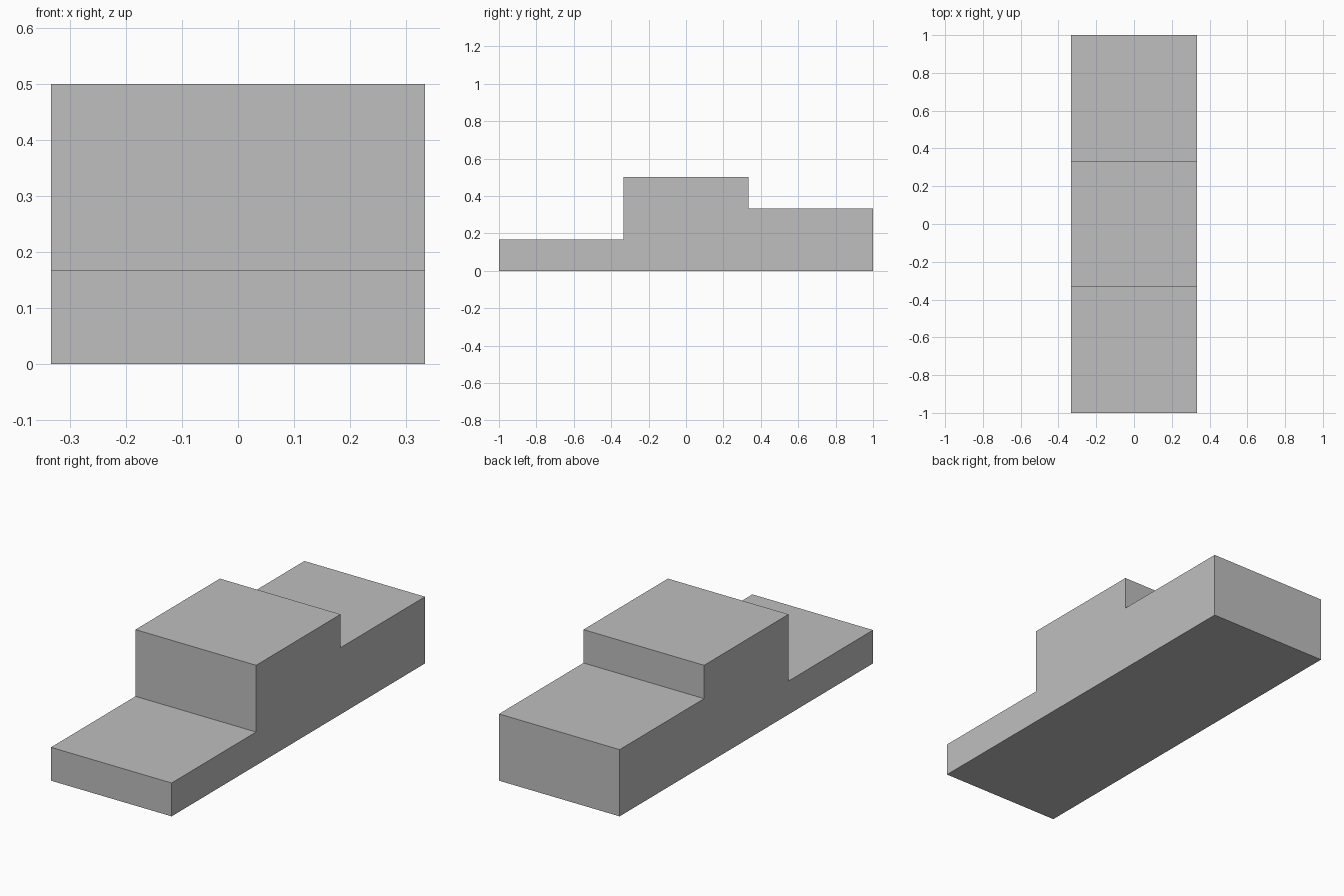
import bpy
import bmesh

if "Cube" in bpy.data.objects:
    bpy.data.objects.remove(bpy.data.objects["Cube"])

HALF_WIDTH = 1 / 3
# Stepped side outline as (y, z)
PROFILE = [(-1, 0), (1, 0), (1, 1 / 3), (1 / 3, 1 / 3), (1 / 3, 0.5),
           (-1 / 3, 0.5), (-1 / 3, 1 / 6), (-1, 1 / 6)]

grey = bpy.data.materials.new("light_grey")
grey.diffuse_color = (0.52, 0.52, 0.52, 1)
grey.use_nodes = True
grey.node_tree.nodes["Principled BSDF"].inputs["Base Color"].default_value = grey.diffuse_color

# Podium: the outline extruded across the width
bm = bmesh.new()
side = bm.faces.new([bm.verts.new((-HALF_WIDTH, y, z)) for y, z in PROFILE])
result = bmesh.ops.extrude_face_region(bm, geom=[side], use_keep_orig=True)
moved = [g for g in result["geom"] if isinstance(g, bmesh.types.BMVert)]
bmesh.ops.translate(bm, verts=moved, vec=(2 * HALF_WIDTH, 0, 0))
bmesh.ops.recalc_face_normals(bm, faces=bm.faces)

mesh = bpy.data.meshes.new("podium")
bm.to_mesh(mesh)
bm.free()
mesh.materials.append(grey)
podium = bpy.data.objects.new("podium", mesh)
bpy.context.collection.objects.link(podium)
